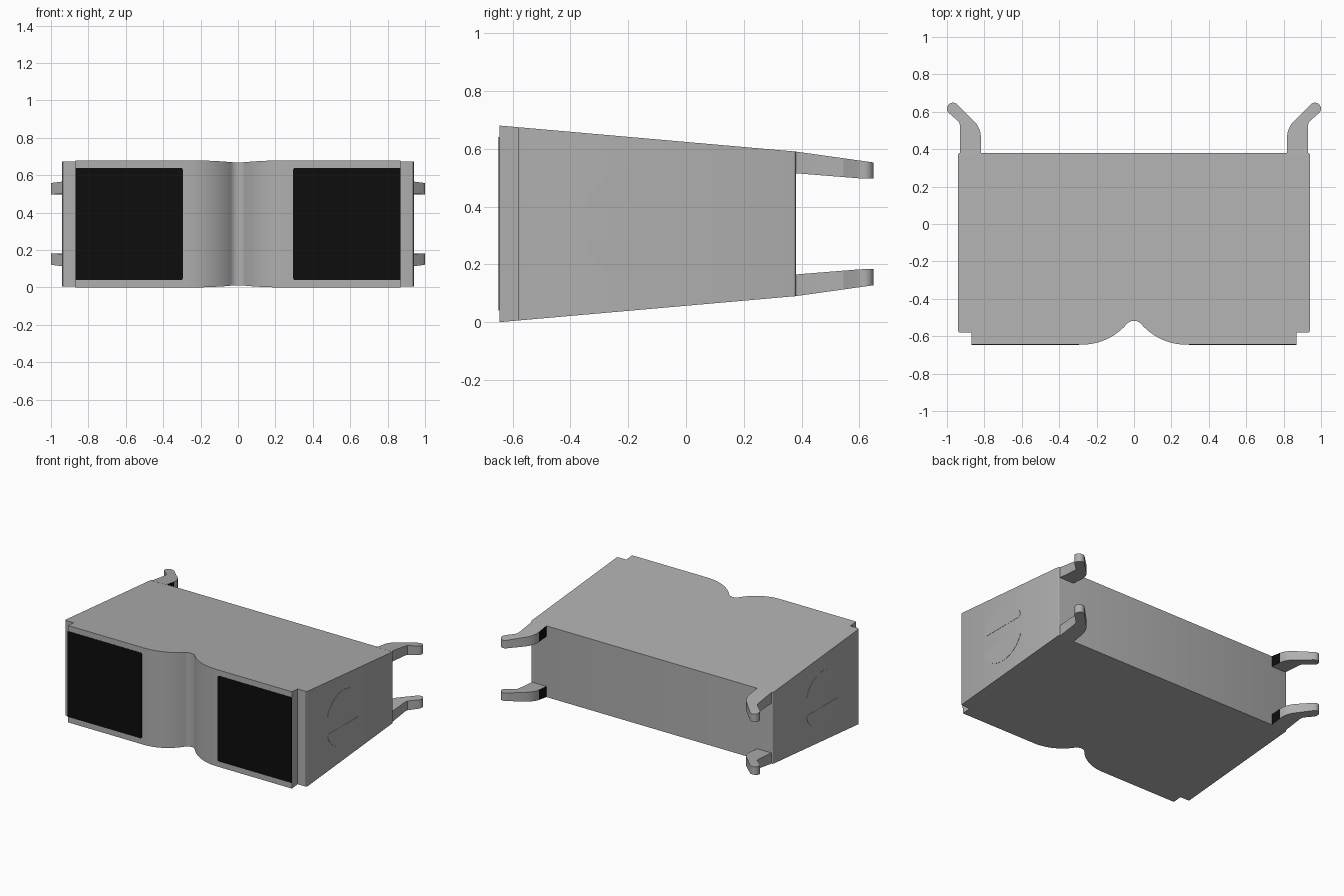
import bpy
import bmesh
from math import sin, cos, radians

cube = bpy.data.objects.get("Cube")
if cube:
    bpy.data.objects.remove(cube, do_unlink=True)

MID = 0.34                       # height of the horizontal symmetry plane
FRONT, BACK = -0.645, 0.38


def material(name, value):
    mat = bpy.data.materials.new(name)
    mat.use_nodes = True
    colour = (value, value, value, 1)
    mat.diffuse_color = colour
    mat.node_tree.nodes["Principled BSDF"].inputs["Base Color"].default_value = colour
    return mat


GREY = material("light grey", 0.43)
BLACK = material("black", 0.004)


def loft(name, lower, upper, mats):
    """Close two matching outlines into a solid."""
    bm = bmesh.new()
    a = [bm.verts.new(p) for p in lower]
    b = [bm.verts.new(p) for p in upper]
    bm.faces.new(a)
    bm.faces.new(b)
    for i in range(len(a)):
        j = (i + 1) % len(a)
        bm.faces.new((a[i], a[j], b[j], b[i]))
    bmesh.ops.recalc_face_normals(bm, faces=bm.faces)
    mesh = bpy.data.meshes.new(name)
    bm.to_mesh(mesh)
    bm.free()
    obj = bpy.data.objects.new(name, mesh)
    bpy.context.collection.objects.link(obj)
    for mat in mats:
        mesh.materials.append(mat)
    bpy.ops.object.select_all(action="DESELECT")
    obj.select_set(True)
    bpy.context.view_layer.objects.active = obj
    bpy.ops.object.shade_smooth_by_angle(angle=radians(30))
    return obj


def arc(cx, cy, r, start, end, steps):
    angles = [radians(start + (end - start) * i / steps) for i in range(steps + 1)]
    return [(cx + r * cos(t), cy + r * sin(t)) for t in angles]


# Body: plan outline with a curved bridge notch, tapering towards the back
def half_height(y):
    return MID + (0.25 - MID) * (y - FRONT) / (BACK - FRONT)


bend, big, small = 49, 0.32, 0.051
half = arc(0, -0.5175 - small, small, 90, 90 - bend, 8)
half += arc(0.28, FRONT + big, big, 270 - bend, 270, 14)
half += [(0.87, FRONT), (0.87, -0.58)]
half += arc(0.93, -0.57, 0.01, -90, 0, 3)
half += arc(0.93, BACK - 0.01, 0.01, 0, 90, 3)
outline = half + [(-x, y) for x, y in reversed(half) if x > 1e-6]
loft("body",
     [(x, y, MID - half_height(y)) for x, y in outline],
     [(x, y, MID + half_height(y)) for x, y in outline], [GREY])

# Hook plan outline: straight root, outward bend and rounded tip
hook = [(0.93, 0.37), (0.93, 0.525), (0.935, 0.545)]
hook += arc(0.968, 0.617, 0.032, -50, 130, 10)
hook += [(0.87, 0.565), (0.843, 0.538), (0.828, 0.51), (0.82, 0.485),
         (0.818, 0.46), (0.818, 0.37)]

for sx, side in ((1, "left"), (-1, "right")):
    # Dark front panel with rounded inner corners
    r = 0.01
    panel = [(0.87, 0.04), (0.87, 0.64)]
    panel += arc(0.295 + r, 0.64 - r, r, 90, 180, 4)
    panel += arc(0.295 + r, 0.04 + r, r, 180, 270, 4)
    loft(side + "_front_panel",
         [(sx * x, FRONT + 0.001, z) for x, z in panel],
         [(sx * x, FRONT - 0.003, z) for x, z in panel], [BLACK])

    for sz, level in ((1, "upper"), (-1, "lower")):
        # Round segment plate on the side, with softened corners
        segment = arc(0, 0, 0.193, 24, 156, 24)
        segment += [(-0.172, 0.062), (-0.163, 0.057), (0.163, 0.057), (0.172, 0.062)]
        loft(f"{side}_{level}_side_plate",
             [(sx * 0.939, y - 0.172, MID + sz * z) for y, z in segment],
             [(sx * 0.9415, y - 0.172, MID + sz * z) for y, z in segment], [GREY])

        # Tapering hook behind the body, dark on the inner face of its root
        obj = loft(f"{side}_{level}_hook",
                   [(sx * x, y, MID + sz * max(0.157, 0.175 - 0.08 * (y - BACK)))
                    for x, y in hook],
                   [(sx * x, y, MID + sz * (0.25 - 0.14 * (y - BACK)))
                    for x, y in hook], [GREY, BLACK])
        for face in obj.data.polygons:
            if face.normal.x * sx < -0.99 and face.center.y < 0.46:
                face.material_index = 1
